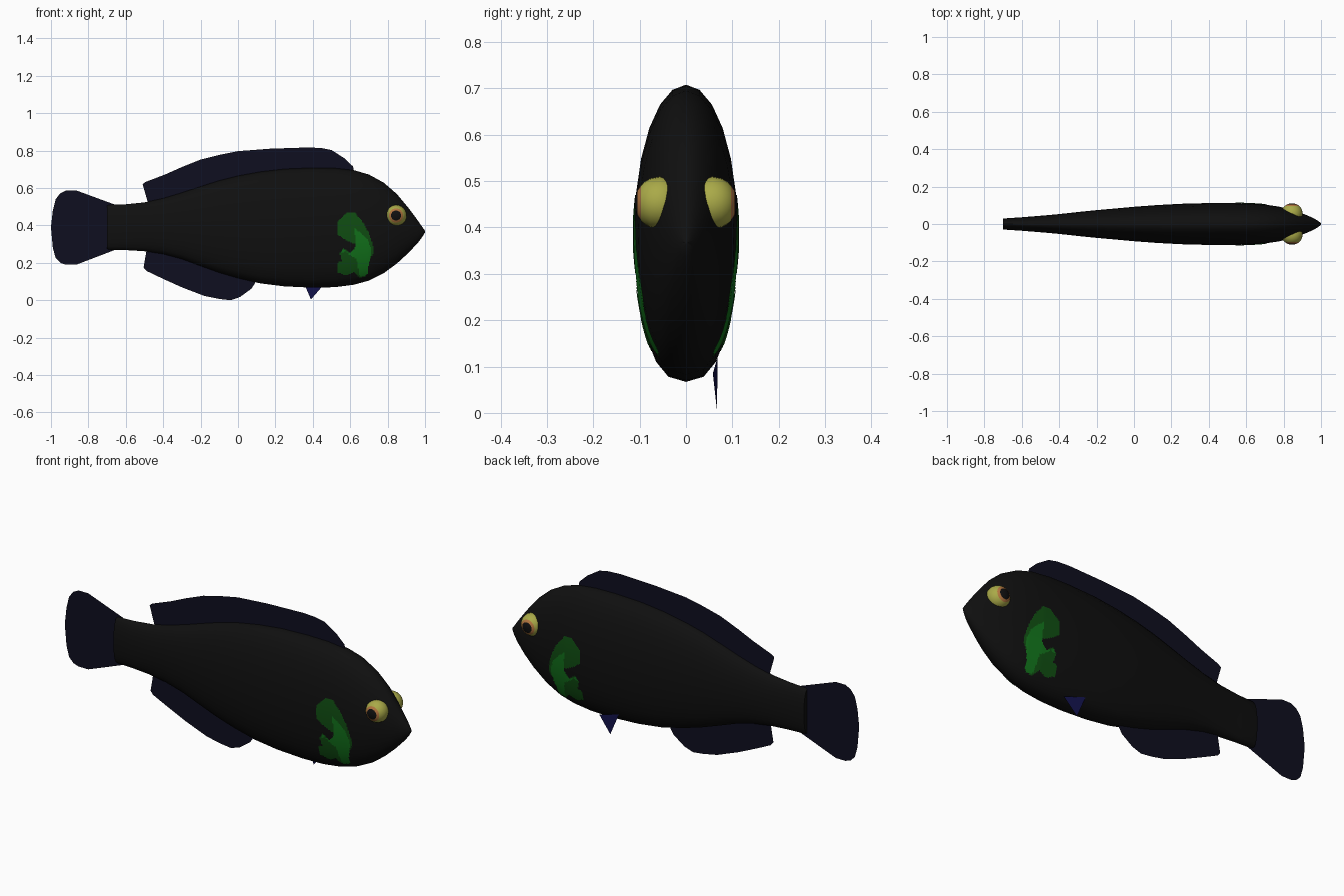
import bpy, bmesh, math
from mathutils import Vector

if "Cube" in bpy.data.objects:
    bpy.data.objects.remove(bpy.data.objects["Cube"])


def material(name, rgb):
    m = bpy.data.materials.new(name)
    m.diffuse_color = (*rgb, 1)
    m.use_nodes = True
    m.node_tree.nodes["Principled BSDF"].inputs["Base Color"].default_value = m.diffuse_color
    return m


BLACK = material("body black", (0.005, 0.005, 0.005))
NAVY = material("fin navy", (0.0045, 0.0045, 0.014))
BLUE = material("pelvic blue", (0.006, 0.006, 0.07))
GREEN = material("bright green", (0.006, 0.17, 0.011))
DARK = material("dark green", (0.005, 0.075, 0.006))
YELLOW = material("eye yellow", (0.40, 0.40, 0.065))
ORANGE = material("eye orange", (0.45, 0.18, 0.05))


def make(name, verts, faces, mats, rule=None, smooth=True):
    me = bpy.data.meshes.new(name)
    me.from_pydata(verts, [], faces)
    for m in mats:
        me.materials.append(m)
    for p in me.polygons:
        p.use_smooth = smooth
        if rule:
            p.material_index = rule(p.center)
    ob = bpy.data.objects.new(name, me)
    bpy.context.collection.objects.link(ob)
    return ob


# Body stations: x, top, bottom, half width
ST = [(-0.70, .505, .275, .028), (-0.69, .51, .27, .030), (-0.60, .513, .268, .036),
      (-0.50, .523, .262, .044), (-0.40, .545, .247, .053), (-0.30, .575, .22, .064),
      (-0.20, .608, .183, .074), (-0.10, .64, .147, .083), (0.0, .665, .118, .092),
      (0.12, .687, .09, .101), (0.25, .702, .074, .108), (0.40, .708, .067, .112),
      (0.52, .706, .07, .112), (0.62, .695, .083, .110), (0.70, .672, .105, .104),
      (0.78, .628, .145, .092), (0.85, .567, .197, .074), (0.91, .495, .252, .053),
      (0.96, .428, .305, .031), (0.985, .392, .338, .016), (1.0, .371, .363, .004)]


def station(x):
    for a, b in zip(ST, ST[1:]):
        if x <= b[0]:
            t = max(0, (x - a[0]) / (b[0] - a[0]))
            return [u + (v - u) * t for u, v in zip(a, b)]
    return list(ST[-1])


def half_width(x, z):
    _, t, b, w = station(x)
    s = max(-1, min(1, (2 * z - t - b) / (t - b)))
    return w * (1 - s * s) ** (0.5 if s > 0 else 0.4)


# Body loft
N = 24
verts = []
for x, t, b, w in ST:
    for i in range(N):
        z = (t + b) / 2 + (t - b) / 2 * math.sin(2 * math.pi * i / N)
        c = math.cos(2 * math.pi * i / N)
        y = half_width(x, z)
        verts.append((x, y if c > 0 else -y, z))
faces = [(r * N + i, r * N + (i + 1) % N, (r + 1) * N + (i + 1) % N, (r + 1) * N + i)
         for r in range(len(ST) - 1) for i in range(N)]
last = (len(ST) - 1) * N
faces += [tuple(range(N))[::-1], tuple(range(last, last + N))]
body = make("body", verts, faces, [BLACK])
bm = bmesh.new()
bm.from_mesh(body.data)
bmesh.ops.recalc_face_normals(bm, faces=bm.faces)
bm.to_mesh(body.data)
bm.free()
bpy.context.view_layer.objects.active = body
body.select_set(True)
bpy.ops.object.shade_smooth_by_angle(angle=math.radians(50))


# Flat fins: strip between an outer edge and an inner edge
def strip_fin(name, outer, inner):
    n = len(outer)
    v = [(x, 0, z) for x, z in outer + inner]
    make(name, v, [(i, i + 1, n + i + 1, n + i) for i in range(n - 1)], [NAVY], smooth=False)


dorsal = [(-.51, .62), (-.495, .632), (-.39, .672), (-.30, .712), (-.20, .752), (-.10, .777),
          (0, .797), (.17, .81), (.38, .817), (.45, .813), (.50, .803), (.57, .758),
          (.615, .715), (.62, .69)]
strip_fin("dorsal_fin", dorsal, [(max(x, -.475), station(max(x, -.475))[1] - .03) for x, _ in dorsal])
anal = [(-.505, .175), (-.49, .157), (-.44, .133), (-.38, .105), (-.30, .069), (-.18, .023),
        (-.10, .007), (-.04, 0), (.01, .017), (.07, .06), (.09, .09), (.095, .12)]
strip_fin("anal_fin", anal, [(max(x, -.485), station(max(x, -.485))[2] + .03) for x, _ in anal])
tail = [(-.865, .587), (-.92, .587), (-.95, .572), (-.975, .54), (-.99, .48), (-1.0, .39),
        (-.99, .28), (-.975, .225), (-.95, .20), (-.92, .19), (-.865, .19)]
strip_fin("tail_fin", tail, [(-.65, .508 - .0236 * i) for i in range(len(tail))])

# Single small pelvic fin on the far side
make("pelvic_fin", [(.34, .068, .12), (.46, .058, .085), (.39, .067, .004)],
     [(0, 1, 2)], [BLUE], smooth=False)


def inside(x, z, poly):
    hit = False
    for (x1, z1), (x2, z2) in zip(poly, poly[1:] + poly[:1]):
        if (z1 > z) != (z2 > z) and x < x1 + (z - z1) * (x2 - x1) / (z2 - z1):
            hit = not hit
    return hit


# Green side patches that follow the body surface
PATCH = [(.58, .468), (.62, .473), (.66, .43), (.70, .36), (.72, .30), (.725, .26), (.70, .20),
         (.69, .135), (.65, .12), (.62, .152), (.58, .13), (.53, .15), (.53, .20), (.555, .207),
         (.545, .25), (.565, .28), (.60, .25), (.62, .27), (.63, .297), (.57, .325),
         (.535, .35), (.53, .42)]
LIGHT = [(.62, .39), (.69, .33), (.715, .27), (.69, .13), (.65, .13), (.635, .22),
         (.60, .24), (.56, .28), (.54, .25), (.62, .27), (.63, .31)]
STEP = 0.006
for side, label in ((-1, "near"), (1, "far")):
    v, f, index = [], [], {}

    def corner(i, j):
        if (i, j) not in index:
            x, z = .52 + i * STEP, .11 + j * STEP
            index[i, j] = len(v)
            v.append((x, side * (half_width(x, z) + .003), z))
        return index[i, j]

    for i in range(36):
        for j in range(64):
            if inside(.52 + (i + .5) * STEP, .11 + (j + .5) * STEP, PATCH):
                q = [corner(i, j), corner(i + 1, j), corner(i + 1, j + 1), corner(i, j + 1)]
                f.append(q if side < 0 else q[::-1])
    make("side_patch_" + label, v, f, [DARK, GREEN], lambda c: int(inside(c.x, c.z, LIGHT)))

# Eyes: spheres with rings coloured by distance from the eye axis
for side, label in ((-1, "near"), (1, "far")):
    centre = Vector((.845, side * .057, .453))
    v = [tuple(centre + Vector((0, side * .054, 0)))]
    rings = (.014, .027, .038, .046, .053, .057, .053, .04)
    S = 24
    for k, r in enumerate(rings):
        d = .054 * math.sqrt(max(0, 1 - (r / .057) ** 2)) * (1 if k < 6 else -1)
        for i in range(S):
            a = 2 * math.pi * i / S
            v.append(tuple(centre + Vector((r * math.cos(a), side * d, r * math.sin(a)))))
    f = [(0, 1 + i, 1 + (i + 1) % S) for i in range(S)]
    f += [(1 + k * S + i, 1 + (k + 1) * S + i, 1 + (k + 1) * S + (i + 1) % S, 1 + k * S + (i + 1) % S)
          for k in range(len(rings) - 1) for i in range(S)]
    if side > 0:
        f = [q[::-1] for q in f]

    def ring(c):
        r = math.hypot(c.x - centre.x, c.z - centre.z)
        if (c.y - centre.y) * side < 0:
            return 2
        return 0 if r < .027 else 1 if r < .038 else 2

    eye = make("eye_" + label, v, f, [BLACK, ORANGE, YELLOW], ring)
    bm = bmesh.new()
    bm.from_mesh(eye.data)
    bmesh.ops.recalc_face_normals(bm, faces=bm.faces)
    if sum((p.calc_center_median() - centre).dot(p.normal) for p in bm.faces) < 0:
        bmesh.ops.reverse_faces(bm, faces=bm.faces)
    bm.to_mesh(eye.data)
    bm.free()
